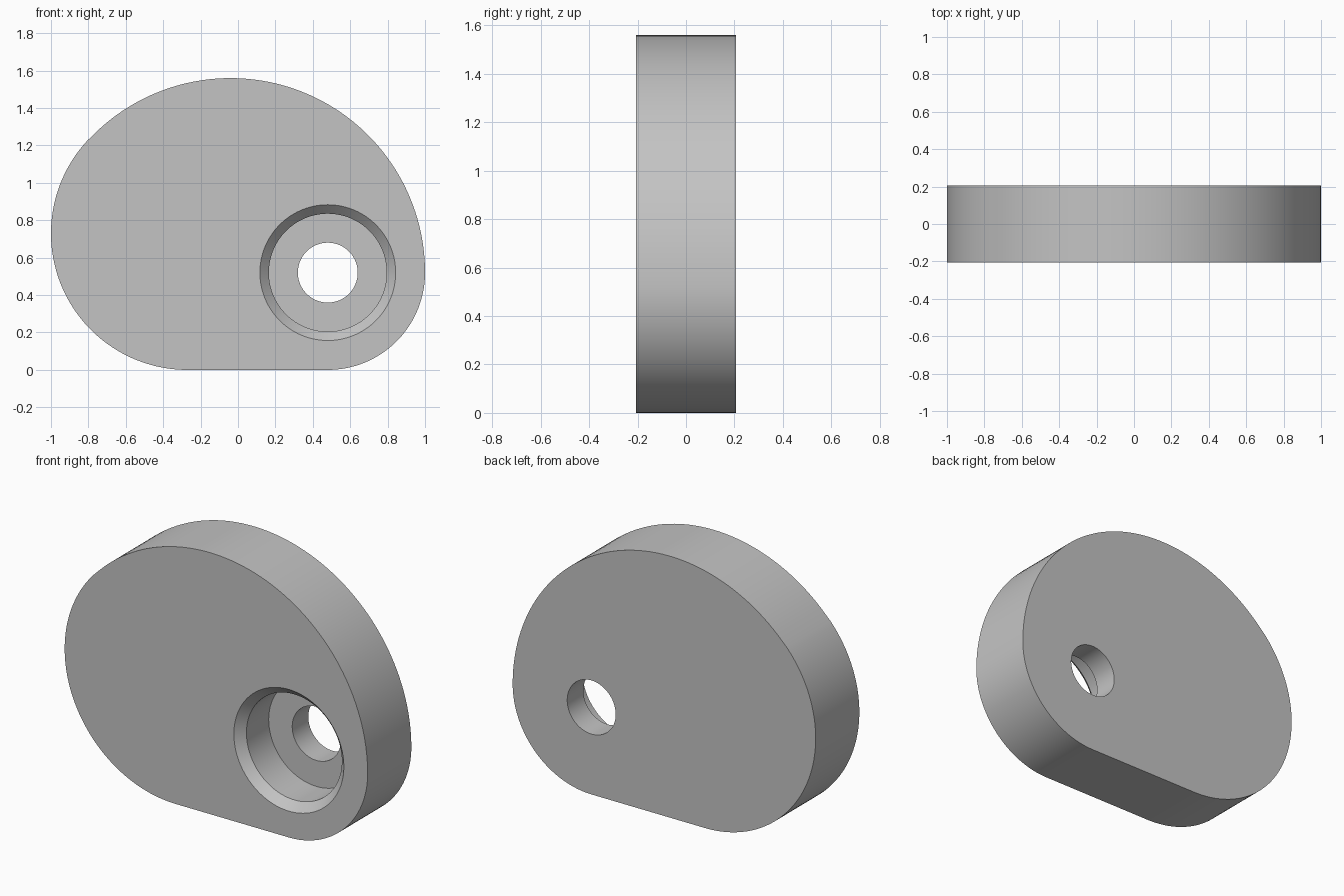
import bpy, bmesh
from math import sin, cos, radians
from mathutils import Vector

cube = bpy.data.objects.get("Cube")
if cube:
    bpy.data.objects.remove(cube, do_unlink=True)

HALF = 0.206                      # half thickness
BORE = Vector((0.48, 0.52))       # bore centre, shared with the small corner arc


def arc(cx, cz, radius, start, end, steps):
    """Points along an arc, without the last one."""
    angles = [radians(start + (end - start) * i / steps) for i in range(steps)]
    return [Vector((cx + radius * cos(a), cz + radius * sin(a))) for a in angles]


# Outline: three tangent arcs and a flat base
outline = arc(BORE.x, BORE.y, 0.52, -90, 0, 36)
outline += arc(-0.04, 0.52, 1.04, 0, 137.6, 60)
outline += arc(-0.27, 0.73, 0.73, 137.6, 270, 60)
base_start = Vector((-0.27, 0))
base_end = Vector((BORE.x, 0))
outline += [base_start.lerp(base_end, i / 24) for i in range(24)]


def circle(radius):
    """Bore circle whose points line up with the outline."""
    return [BORE + (p - BORE).normalized() * radius for p in outline]


# Closed cross-section: back face, rim, front face, chamfer, counterbore, through hole
sections = [
    (circle(0.16), HALF),
    (outline, HALF),
    (outline, -HALF),
    (circle(0.363), -HALF),
    (circle(0.315), -HALF + 0.05),
    (circle(0.315), 0.054),
    (circle(0.16), 0.054),
]

bm = bmesh.new()
rings = [[bm.verts.new((p.x, y, p.y)) for p in points] for points, y in sections]
count = len(outline)
for k, ring in enumerate(rings):
    following = rings[(k + 1) % len(rings)]
    for i in range(count):
        j = (i + 1) % count
        bm.faces.new((ring[i], ring[j], following[j], following[i]))
bmesh.ops.recalc_face_normals(bm, faces=bm.faces)

mesh = bpy.data.meshes.new("cam_plate")
bm.to_mesh(mesh)
bm.free()
plate = bpy.data.objects.new("cam_plate", mesh)
bpy.context.collection.objects.link(plate)

# Plain grey material
grey = bpy.data.materials.new("plain_grey")
grey.use_nodes = True
colour = (0.55, 0.55, 0.55, 1)
grey.diffuse_color = colour
for node in grey.node_tree.nodes:
    if node.type == 'BSDF_PRINCIPLED':
        node.inputs["Base Color"].default_value = colour
mesh.materials.append(grey)

# Smooth curved walls, sharp rims
bpy.ops.object.select_all(action='DESELECT')
plate.select_set(True)
bpy.context.view_layer.objects.active = plate
bpy.ops.object.shade_smooth_by_angle(angle=radians(30))
